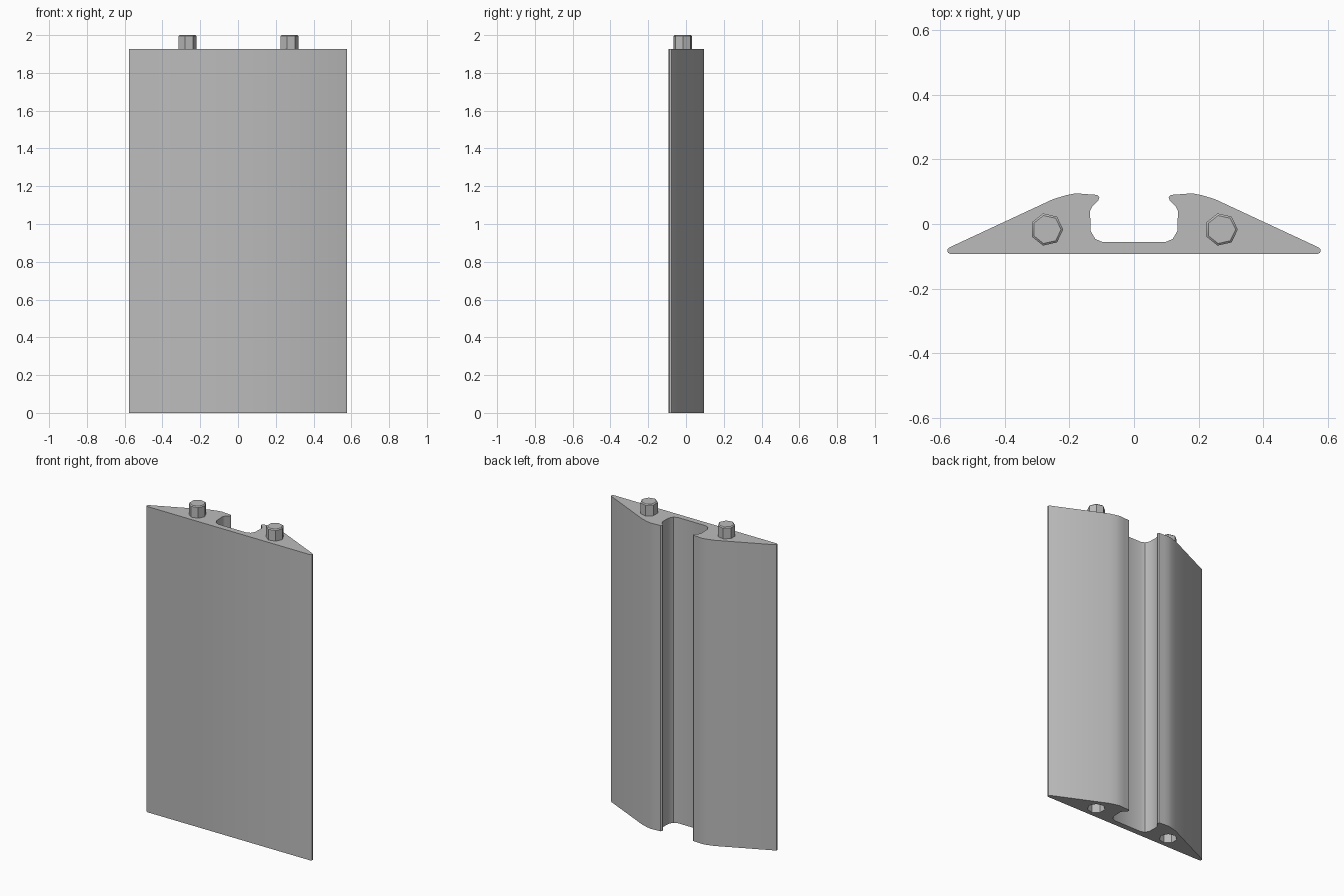
import bpy, bmesh, math

cube = bpy.data.objects.get("Cube")
if cube:
    bpy.data.objects.remove(cube, do_unlink=True)

BODY_TOP = 1.927
PEG_X, PEG_Y = 0.27, -0.017

grey = bpy.data.materials.new("plain grey")
grey.use_nodes = True
colour = (0.5, 0.5, 0.5, 1)
grey.diffuse_color = colour
grey.node_tree.nodes["Principled BSDF"].inputs["Base Color"].default_value = colour


def prism(name, outline, z0, z1):
    """Extrude a closed outline straight up into a solid object."""
    bm = bmesh.new()
    base = bm.faces.new([bm.verts.new((x, y, z0)) for x, y in outline])
    top = bmesh.ops.extrude_face_region(bm, geom=[base])["geom"]
    bmesh.ops.translate(bm, vec=(0, 0, z1 - z0),
                        verts=[v for v in top if isinstance(v, bmesh.types.BMVert)])
    bmesh.ops.recalc_face_normals(bm, faces=bm.faces)
    mesh = bpy.data.meshes.new(name)
    bm.to_mesh(mesh)
    bm.free()
    mesh.materials.append(grey)
    obj = bpy.data.objects.new(name, mesh)
    bpy.context.collection.objects.link(obj)
    return obj


def smooth(obj, degrees):
    bpy.ops.object.select_all(action='DESELECT')
    obj.select_set(True)
    bpy.context.view_layer.objects.active = obj
    bpy.ops.object.shade_smooth_by_angle(angle=math.radians(degrees))


def heptagon(x, radius):
    return [(x + radius * math.cos(i * math.tau / 7),
             PEG_Y + radius * math.sin(i * math.tau / 7)) for i in range(7)]


# Body: half outline from the groove floor, round the lip, to the thin edge
half = [(0.097, -0.056), (0.12, -0.046), (0.134, -0.022), (0.136, 0.04),
        (0.128, 0.056), (0.11, 0.074), (0.107, 0.083), (0.114, 0.09),
        (0.15, 0.0925), (0.18, 0.095), (0.21, 0.089), (0.25, 0.077),
        (0.57, -0.072), (0.577, -0.078), (0.576, -0.088), (0.568, -0.093)]
outline = half + [(-x, y) for x, y in reversed(half)]
body = prism("body_panel", outline, 0, BODY_TOP)

# Sockets in the underside, matching the pegs
for side, x in (("left", PEG_X), ("right", -PEG_X)):
    cutter = prism(side + "_socket_cutter", heptagon(x, 0.052), -0.05, 0.08)
    cutter.hide_render = True
    cutter.hide_set(True)
    cut = body.modifiers.new(side + "_socket", 'BOOLEAN')
    cut.operation = 'DIFFERENCE'
    cut.solver = 'EXACT'
    cut.object = cutter
smooth(body, 35)

# Locating pegs with a softened top rim
for side, x in (("left", PEG_X), ("right", -PEG_X)):
    peg = prism(side + "_peg", heptagon(x, 0.051), BODY_TOP - 0.01, 2.0)
    bevel = peg.modifiers.new("soft_rim", 'BEVEL')
    bevel.width = 0.006
    bevel.segments = 1
    bevel.limit_method = 'ANGLE'
    bevel.angle_limit = math.radians(60)
    smooth(peg, 30)
